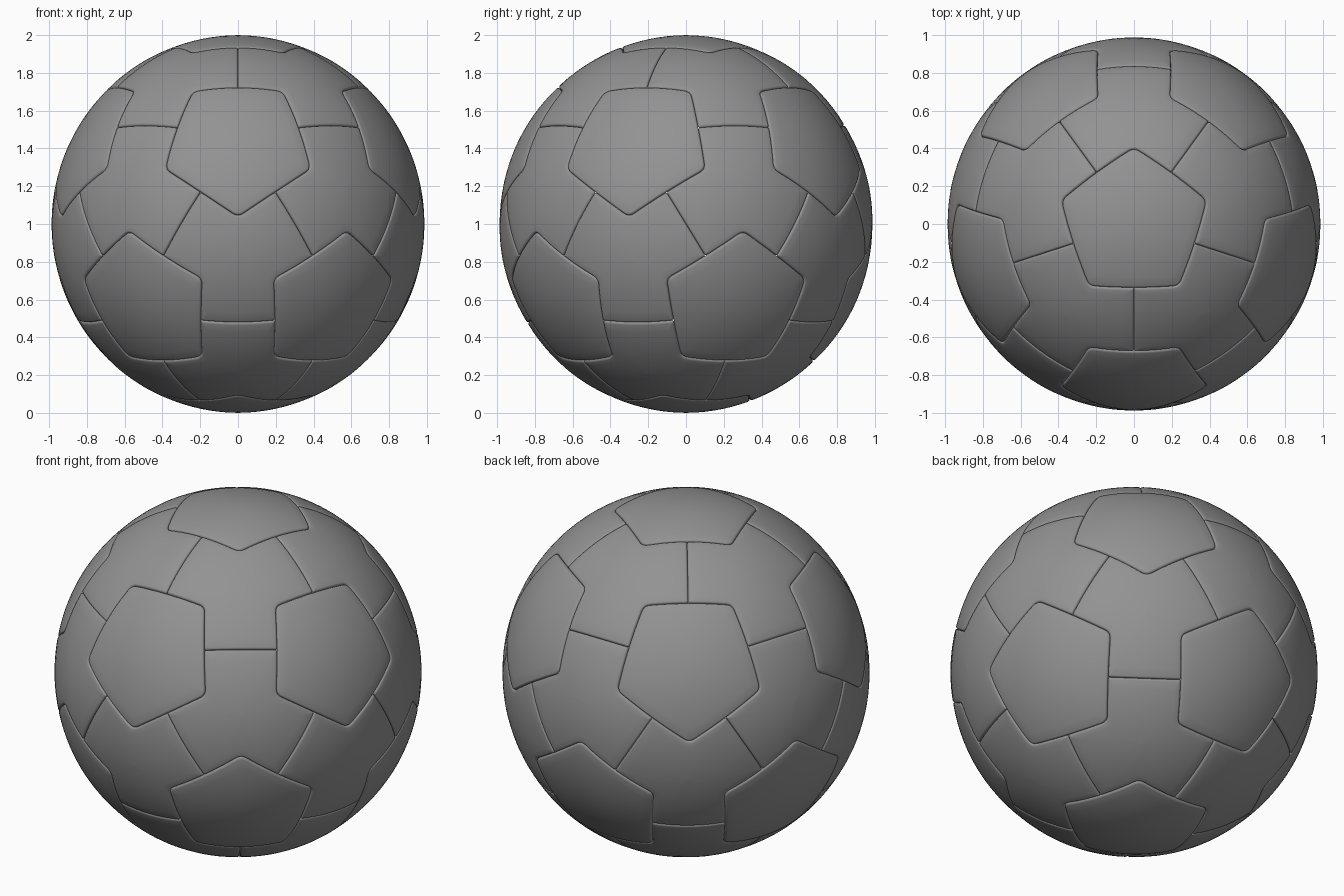
import bpy, bmesh
from math import radians, sin, cos, tan, atan, atan2, pi
from mathutils import Vector
from itertools import combinations

if "Cube" in bpy.data.objects:
    bpy.data.objects.remove(bpy.data.objects["Cube"])

A = radians(24.4)                    # centre-to-corner angle of a pentagon
MID = atan(tan(A) * cos(pi / 5))     # centre-to-edge angle
RIM = 0.998                          # ball radius beside the seams
SIDE = 0.989                         # the ball is slightly taller than wide

dark = bpy.data.materials.new("dark_grey")
dark.diffuse_color = (0.29, 0.29, 0.29, 1)
dark.use_nodes = True
dark.node_tree.nodes["Principled BSDF"].inputs["Base Color"].default_value = dark.diffuse_color


def sph(az, el):
    a, e = radians(az), radians(el)
    return Vector((cos(a) * cos(e), sin(a) * cos(e), sin(e)))


def toward(v, c, ang):
    d = (c - v * v.dot(c)).normalized()
    return v * cos(ang) + d * sin(ang)


def place(p):
    return Vector((p.x * SIDE, p.y * SIDE, p.z + 1))


# Icosahedron layout: pentagon centres and wide panel triples
E = 26.565
centres = [Vector((0, 0, 1)), Vector((0, 0, -1))]
centres += [sph(-90 + 72 * k, E) for k in range(5)]
centres += [sph(-54 + 72 * k, -E) for k in range(5)]
faces = []
for a, b, c in combinations(centres, 3):
    if min(a.dot(b), b.dot(c), a.dot(c)) > 0.4:
        faces.append((a, b, c) if a.cross(b).dot(c) > 0 else (a, c, b))


def outline(corners):
    """Closed loop on the unit sphere with rounded corners."""
    pts, n = [], len(corners)
    for i, (c, r) in enumerate(corners):
        p, q = corners[i - 1][0], corners[(i + 1) % n][0]
        s, e = c + (p - c).normalized() * r, c + (q - c).normalized() * r
        for k in range(6):
            t = k / 5
            pts.append(s * (1 - t) ** 2 + c * 2 * t * (1 - t) + e * t * t)
        q2, r2 = corners[(i + 1) % n]
        end = q2 + (c - q2).normalized() * r2
        m = max(2, int((end - e).length / 0.035))
        pts += [e.lerp(end, k / m) for k in range(1, m)]
    return [p.normalized() for p in pts]


def add_panel(bm, corners):
    loop = outline(corners)
    n = len(loop)
    bulge = 1 - RIM
    mid = sum((c for c, r in corners), Vector()).normalized()
    inward = [loop[i].cross(loop[(i + 1) % n] - loop[i - 1]).normalized() for i in range(n)]
    # Seam lip, from the bottom of the groove up to the surface
    rings = []
    for off, rad in ((0, RIM - 0.013), (0.002, RIM - 0.007), (0.005, RIM - 0.003),
                     (0.009, RIM - 0.001), (0.013, RIM)):
        rings.append([(p + d * off).normalized() * rad for p, d in zip(loop, inward)])
    # Gently domed face of the panel
    base = [p.normalized() for p in rings[-1]]
    for t in (0.86, 0.72, 0.58, 0.44, 0.3, 0.15):
        t = 1 - t
        rings.append([mid.lerp(p, 1 - t).normalized() * (RIM + bulge * t) for p in base])
    vs = [[bm.verts.new(place(p)) for p in r] for r in rings]
    for lo, hi in zip(vs, vs[1:]):
        for i in range(n):
            j = (i + 1) % n
            bm.faces.new((lo[i], lo[j], hi[j], hi[i]))
    tip = bm.verts.new(place(mid))
    for i in range(n):
        bm.faces.new((vs[-1][i], vs[-1][(i + 1) % n], tip))


def finish(bm, name):
    me = bpy.data.meshes.new(name)
    bm.to_mesh(me)
    bm.free()
    me.materials.append(dark)
    ob = bpy.data.objects.new(name, me)
    bpy.context.collection.objects.link(ob)
    bpy.ops.object.select_all(action='DESELECT')
    ob.select_set(True)
    bpy.context.view_layer.objects.active = ob
    bpy.ops.object.shade_smooth_by_angle(angle=radians(60))


# Twelve pentagon panels, corners pointing at the face centres
bm = bmesh.new()
for v in centres:
    ring = [toward(v, sum(f, Vector()).normalized(), A) for f in faces if v in f]
    x = (ring[0] - v * v.dot(ring[0])).normalized()
    y = v.cross(x)
    ring.sort(key=lambda p: atan2(p.dot(y), p.dot(x)))
    add_panel(bm, [(p, 0.035) for p in ring])
finish(bm, "pentagon_panels")

# Twenty three-armed panels filling the space between
bm = bmesh.new()
for f in faces:
    c = sum(f, Vector()).normalized()
    corners = []
    for i, v in enumerate(f):
        corners += [(toward(v, f[i - 1], MID), 0.012),
                    (toward(v, c, A), 0.035),
                    (toward(v, f[(i + 1) % 3], MID), 0.012)]
    # order the corners so the loop runs counter-clockwise
    x = (corners[0][0] - c * c.dot(corners[0][0])).normalized()
    y = c.cross(x)
    corners.sort(key=lambda k: atan2(k[0].dot(y), k[0].dot(x)))
    add_panel(bm, corners)
finish(bm, "three_armed_panels")
